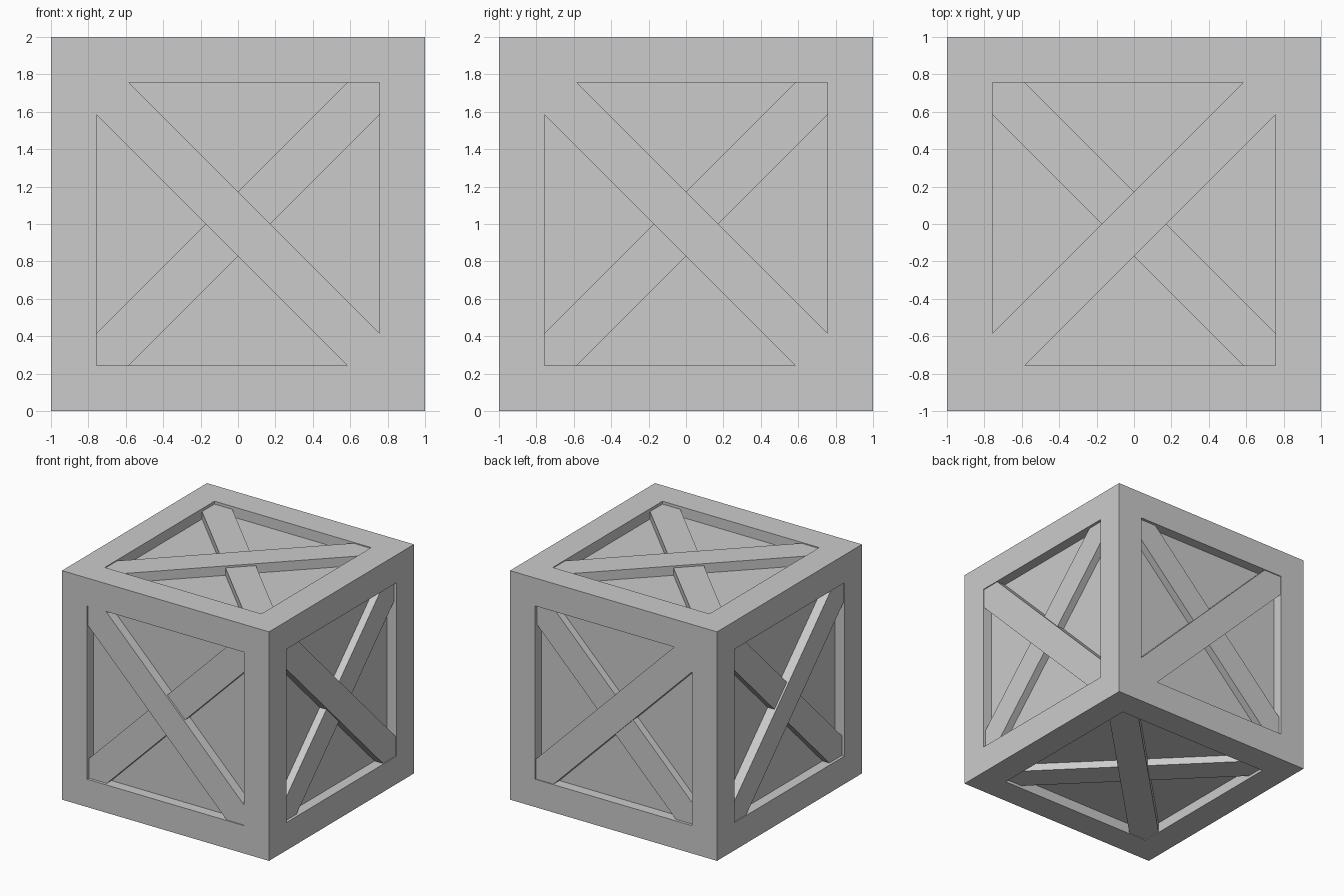
import bpy, bmesh
from mathutils import Vector

if "Cube" in bpy.data.objects:
    bpy.data.objects.remove(bpy.data.objects["Cube"])

FRAME = 0.243      # width of frame rails
OPEN = 1 - FRAME   # half size of each opening
CUT = 0.172        # brace corner cut along the opening edge
PANEL = 0.09       # panel recess
CENTRE = Vector((0, 0, 1))


def finish(name, bm):
    bmesh.ops.recalc_face_normals(bm, faces=bm.faces[:])
    mesh = bpy.data.meshes.new(name)
    bm.to_mesh(mesh)
    bm.free()
    obj = bpy.data.objects.new(name, mesh)
    bpy.context.collection.objects.link(obj)
    return obj


# Crate body: frame rails with a sunken panel on every side
bm = bmesh.new()
bmesh.ops.create_cube(bm, size=2)
panels = bm.faces[:]
bmesh.ops.inset_individual(bm, faces=panels, thickness=FRAME, use_even_offset=True)
sunk = bmesh.ops.extrude_discrete_faces(bm, faces=panels)["faces"]
for f in sunk:
    f.normal_update()
    bmesh.ops.translate(bm, verts=f.verts[:], vec=-f.normal * PANEL)
bmesh.ops.translate(bm, verts=bm.verts[:], vec=CENTRE)
finish("crate_body", bm)


def brace(name, u, v, n, slope, recess):
    """Diagonal board fitted into the opening; slope is +1 rising, -1 falling."""
    o, c = OPEN, OPEN - CUT
    outline = [(-o, -o), (-c, -o), (o, c), (o, o), (c, o), (-o, -c)]
    bm = bmesh.new()
    verts = [bm.verts.new(CENTRE + u * a + v * b * slope + n * (1 - PANEL - 0.005))
             for a, b in outline]
    base = bm.faces.new(verts)
    ext = bmesh.ops.extrude_face_region(bm, geom=[base], use_keep_orig=True)
    top = [e for e in ext["geom"] if isinstance(e, bmesh.types.BMVert)]
    bmesh.ops.translate(bm, verts=top, vec=n * (PANEL + 0.005 - recess))
    finish(name, bm)


# Crossed braces on each side, one lying slightly above the other
X, Y, Z = Vector((1, 0, 0)), Vector((0, 1, 0)), Vector((0, 0, 1))
sides = [("front", X, Z, -Y, -1), ("back", X, Z, Y, -1),
         ("right", Y, Z, X, -1), ("left", Y, Z, -X, -1),
         ("top", X, Y, Z, 1), ("bottom", X, Y, -Z, 1)]
for side, u, v, n, slope in sides:
    brace(side + "_outer_brace", u, v, n, slope, 0.008)
    brace(side + "_inner_brace", u, v, n, -slope, 0.025)
